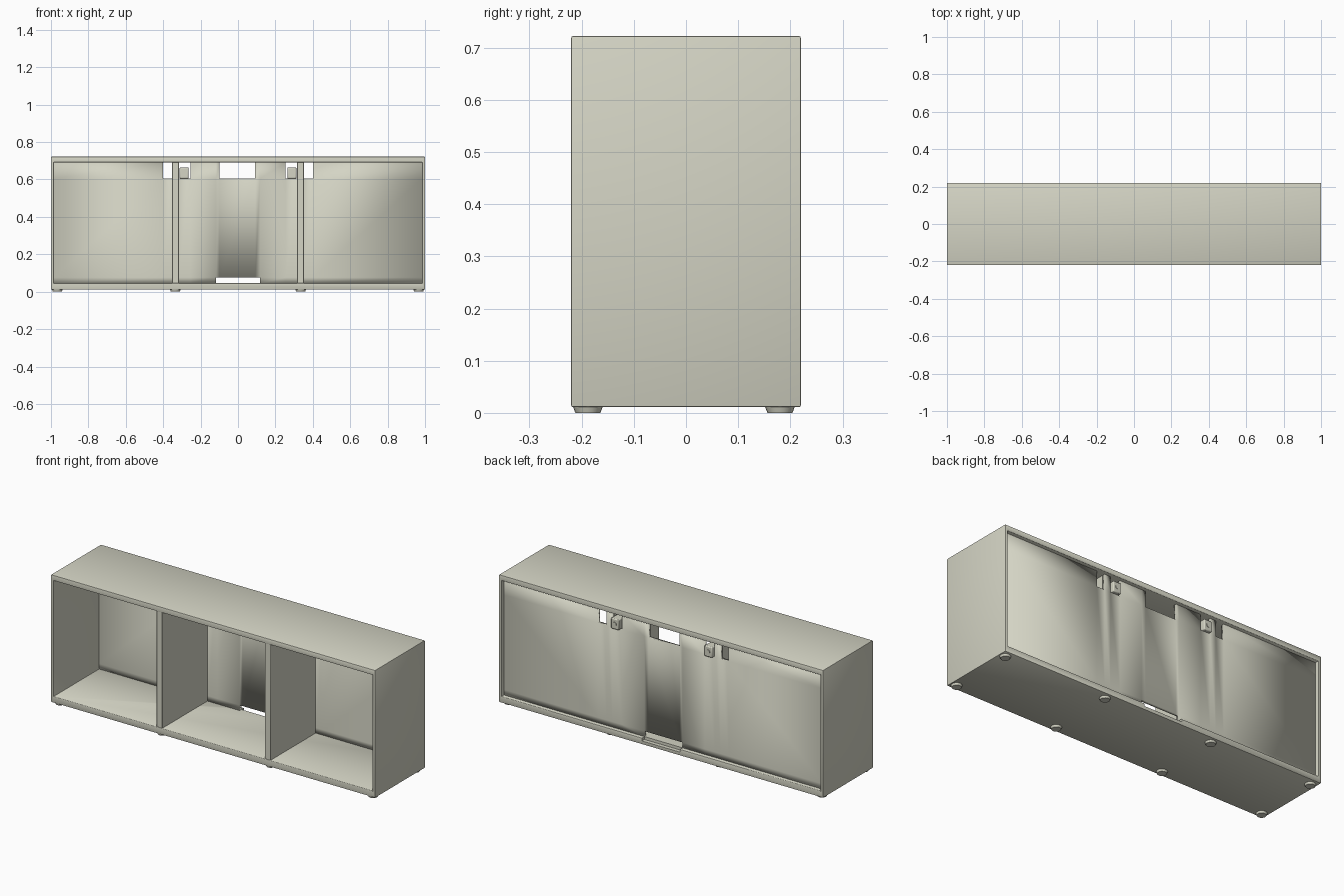
import bpy
import bmesh
from mathutils import Vector

cube = bpy.data.objects.get("Cube")
if cube:
    bpy.data.objects.remove(cube, do_unlink=True)

paint = bpy.data.materials.new("warm grey paint")
paint.use_nodes = True
COLOUR = (0.66, 0.66, 0.555, 1)
paint.diffuse_color = COLOUR
paint.node_tree.nodes["Principled BSDF"].inputs["Base Color"].default_value = COLOUR

# Overall dimensions
W, D = 1.0, 0.22
Z0, Z1 = 0.011, 0.722
IN_X, IN_Z0, IN_Z1 = 0.984, 0.046, 0.692
BACK_Y = 0.19


def finish(name, bm, bevel=0.0):
    bmesh.ops.recalc_face_normals(bm, faces=bm.faces)
    mesh = bpy.data.meshes.new(name)
    bm.to_mesh(mesh)
    bm.free()
    mesh.materials.append(paint)
    ob = bpy.data.objects.new(name, mesh)
    bpy.context.collection.objects.link(ob)
    if bevel:
        mod = ob.modifiers.new("soft edges", 'BEVEL')
        mod.width, mod.segments = bevel, 2
        mod.limit_method = 'ANGLE'
    return ob


def box(name, lo, hi, bevel=0.0):
    bm = bmesh.new()
    bmesh.ops.create_cube(bm, size=1)
    lo, hi = Vector(lo), Vector(hi)
    for v in bm.verts:
        v.co = (lo + hi) / 2 + v.co * (hi - lo)
    return finish(name, bm, bevel)


def cylinder(name, centre, r1, r2, depth, along_y=False):
    bm = bmesh.new()
    bmesh.ops.create_cone(bm, cap_ends=True, segments=20, radius1=r1, radius2=r2, depth=depth)
    for v in bm.verts:
        if along_y:
            v.co = Vector((v.co.x, v.co.z, v.co.y))
        v.co += Vector(centre)
    return finish(name, bm)


# Outer carcass: one rectangular tube, open to front and back
bm = bmesh.new()
outer = [(-W, Z0), (W, Z0), (W, Z1), (-W, Z1)]
inner = [(-IN_X, IN_Z0), (IN_X, IN_Z0), (IN_X, IN_Z1), (-IN_X, IN_Z1)]
rings = [[bm.verts.new((x, y, z)) for x, z in loop]
         for loop, y in ((outer, -D), (outer, D), (inner, D), (inner, -D))]
for a, b in zip(rings, rings[1:] + rings[:1]):
    for i in range(4):
        j = (i + 1) % 4
        bm.faces.new((a[i], a[j], b[j], b[i]))
carcass = finish("carcass", bm, 0.003)

# Cable notch in the rear of the bottom panel
cutter = box("notch_cutter", (-0.118, BACK_Y + 0.008, 0.03), (0.118, 0.3, 0.08))
cutter.hide_render = True
notch = carcass.modifiers.new("cable notch", 'BOOLEAN')
notch.object, notch.solver = cutter, 'EXACT'
bpy.context.view_layer.objects.active = carcass
for mod in list(carcass.modifiers):
    bpy.ops.object.modifier_apply(modifier=mod.name)
bpy.data.objects.remove(cutter, do_unlink=True)

# Back panel: a sheet of cells with the cable and bracket openings left out
HOLE_Z, SLOT_Z = 0.605, 0.076
holes = [(-0.1, 0.092, HOLE_Z, IN_Z1), (-0.118, 0.118, IN_Z0, SLOT_Z)]
for s in (-1, 1):
    for a, b in ((0.352, 0.402), (0.255, 0.316)):
        holes.append((min(s * a, s * b), max(s * a, s * b), HOLE_Z, IN_Z1))
xs = sorted({-IN_X, IN_X} | {x for h in holes for x in h[:2]})
zs = [IN_Z0, SLOT_Z, HOLE_Z, IN_Z1]
bm = bmesh.new()
for x0, x1 in zip(xs, xs[1:]):
    for z0, z1 in zip(zs, zs[1:]):
        cx, cz = (x0 + x1) / 2, (z0 + z1) / 2
        if any(h[0] < cx < h[1] and h[2] < cz < h[3] for h in holes):
            continue
        bm.faces.new([bm.verts.new((x, BACK_Y, z))
                      for x, z in ((x0, z0), (x1, z0), (x1, z1), (x0, z1))])
bmesh.ops.remove_doubles(bm, verts=bm.verts, dist=0.0001)
back = finish("back_panel", bm)
thick = back.modifiers.new("thickness", 'SOLIDIFY')
thick.thickness, thick.offset = 0.016, 0

# Dividers, wall brackets with bolts, and feet
for s, side in ((-1, "right"), (1, "left")):
    def span(a, b):
        return min(s * a, s * b), max(s * a, s * b)

    x0, x1 = span(0.316, 0.352)
    box(side + "_divider", (x0, -D + 0.004, IN_Z0 - 0.004),
        (x1, BACK_Y - 0.004, IN_Z1 + 0.004), 0.003)
    x0, x1 = span(0.264, 0.312)
    box(side + "_wall_bracket", (x0, BACK_Y - 0.03, HOLE_Z),
        (x1, D - 0.003, 0.664), 0.005)
    cylinder(side + "_bracket_bolt", (s * 0.288, D - 0.002, 0.635),
             0.011, 0.011, 0.004, along_y=True)
    for x, place in ((0.335, "inner"), (0.966, "outer")):
        for y, end in ((-0.188, "front"), (0.18, "back")):
            name = "_".join((side, place, end, "foot"))
            cylinder(name, (s * x, y, 0.0065), 0.024, 0.029, 0.013)

# Smooth rounded edges while keeping the panels crisp
for ob in bpy.context.scene.objects:
    if ob.type == 'MESH':
        ob.select_set(True)
bpy.context.view_layer.objects.active = carcass
bpy.ops.object.shade_smooth_by_angle(angle=0.6)
